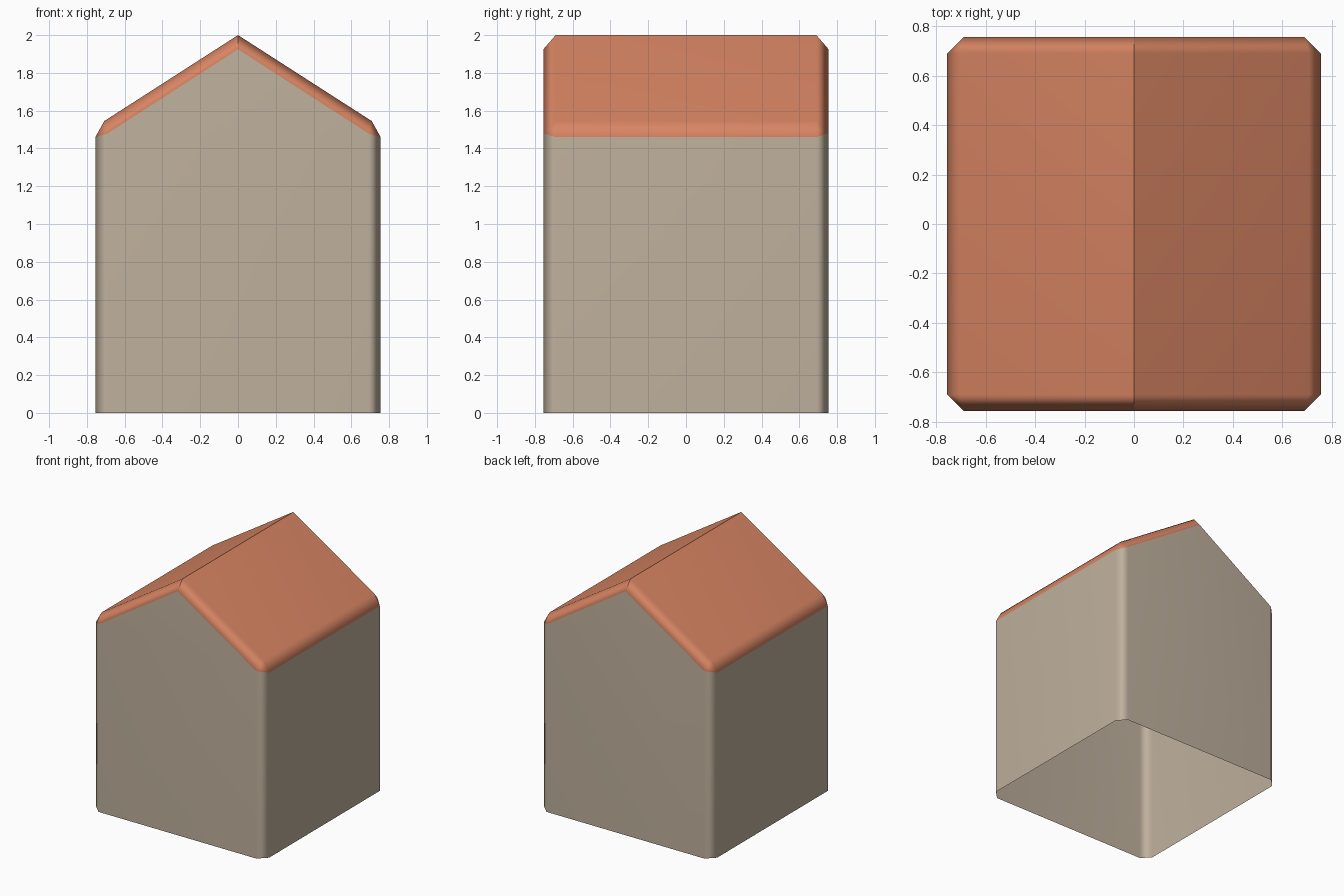
import bpy
import bmesh

if "Cube" in bpy.data.objects:
    bpy.data.objects.remove(bpy.data.objects["Cube"])


def material(name, color):
    m = bpy.data.materials.new(name)
    m.diffuse_color = (*color, 1)
    m.use_nodes = True
    m.node_tree.nodes["Principled BSDF"].inputs["Base Color"].default_value = m.diffuse_color
    return m


# Half cross-sections (x, z) from ground to ridge: full body and inset gable face
BODY = [(0.755, 0), (0.755, 1.46), (0.708, 1.545), (0, 2.0)]
GABLE = [(0.69, 0), (0.69, 1.48), (0.69, 1.48), (0, 1.925)]
RINGS = [(-0.755, GABLE), (-0.69, BODY), (0.69, BODY), (0.755, GABLE)]


def ring(bm, y, half):
    full = half + [(-x, z) for x, z in half[-2::-1]]
    return [bm.verts.new((x, y, z)) for x, z in full]


bm = bmesh.new()
rings = [ring(bm, y, half) for y, half in RINGS]

# Walls and roof: the lowest strip on each side is wall, the rest is roof
for a, b in zip(rings, rings[1:]):
    for i in range(6):
        f = bm.faces.new((a[i], a[i + 1], b[i + 1], b[i]))
        f.material_index = 0 if i in (0, 5) else 1

# Front and back gable faces, underside left open
for r in (rings[0], rings[-1]):
    bm.faces.new(r)

# Merge the doubled gable corners so the eave ends become triangles
bmesh.ops.remove_doubles(bm, verts=bm.verts, dist=0.0005)
bmesh.ops.recalc_face_normals(bm, faces=bm.faces)

# Keep the ridge crisp, shade the chamfers smoothly
for f in bm.faces:
    f.smooth = True
for e in bm.edges:
    if all(abs(v.co.x) < 0.001 for v in e.verts):
        e.smooth = False

mesh = bpy.data.meshes.new("house")
bm.to_mesh(mesh)
bm.free()
mesh.materials.append(material("stone wall", (0.52, 0.435, 0.335)))
mesh.materials.append(material("terracotta roof", (0.69, 0.235, 0.125)))

house = bpy.data.objects.new("house", mesh)
bpy.context.collection.objects.link(house)

# Large faces stay flat while the chamfers blend between them
wn = house.modifiers.new("flat large faces", 'WEIGHTED_NORMAL')
wn.keep_sharp = True
